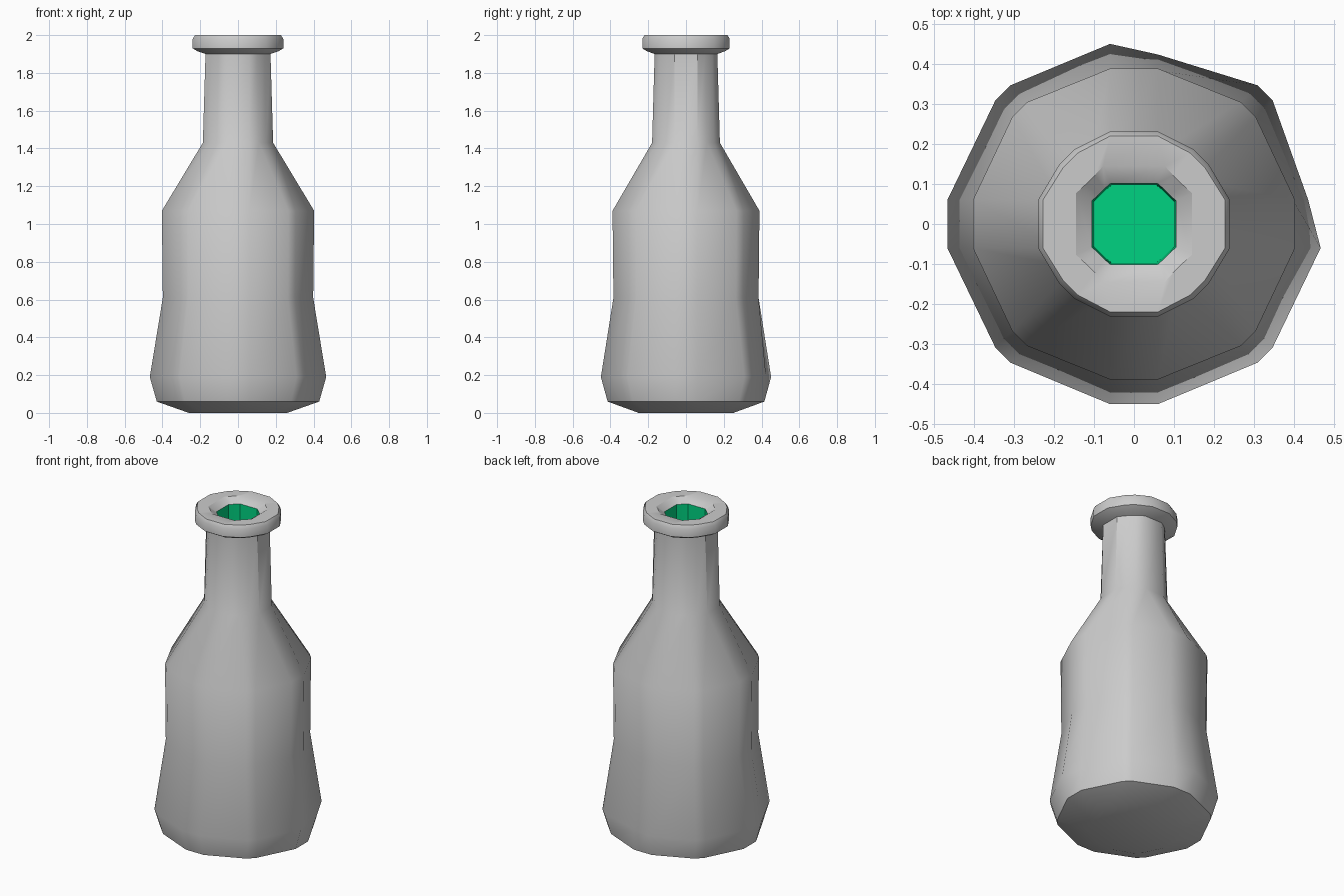
import bpy, math

if "Cube" in bpy.data.objects:
    bpy.data.objects.remove(bpy.data.objects["Cube"])


def ring(z, r, d, w=0.06, e=0.019, depth=0.965):
    """Bevelled-octagon cross-section: r = axis reach, d = diagonal reach, w/e = half widths."""
    q = [(r, w), (d + e, d - e), (d - e, d + e), (w, r * depth)]
    pts = q + [(-x, y) for x, y in reversed(q)]
    pts += [(-x, -y) for x, y in q] + [(x, -y) for x, y in reversed(q)]
    return [(x, y, z) for x, y in pts]


def loft(name, rings, cap_first=False, cap_last=False):
    n = len(rings[0])
    verts = [v for r in rings for v in r]
    faces = [(k * n + i, k * n + (i + 1) % n, (k + 1) * n + (i + 1) % n, (k + 1) * n + i)
             for k in range(len(rings) - 1) for i in range(n)]
    if cap_first:
        faces.append(tuple(reversed(range(n))))
    if cap_last:
        faces.append(tuple(range(len(verts) - n, len(verts))))
    mesh = bpy.data.meshes.new(name)
    mesh.from_pydata(verts, [], faces)
    obj = bpy.data.objects.new(name, mesh)
    bpy.context.collection.objects.link(obj)
    bpy.ops.object.select_all(action='DESELECT')
    obj.select_set(True)
    bpy.context.view_layer.objects.active = obj
    bpy.ops.object.shade_smooth_by_angle(angle=math.radians(35))
    return obj


# Bottle: base, waist, shoulder, neck, lip, then the sloped mouth
profile = [
    ring(0.0, 0.26, 0.19),
    ring(0.06, 0.43, 0.30),
    ring(0.19, 0.467, 0.328),
    ring(0.61, 0.398, 0.283),
    ring(1.07, 0.403, 0.286),
    ring(1.43, 0.186, 0.13),
    ring(1.90, 0.172, 0.12),
    ring(1.915, 0.215, 0.15),
    ring(1.93, 0.24, 0.168),
    ring(1.98, 0.24, 0.168),
    ring(2.0, 0.228, 0.159),
    ring(2.0, 0.145, 0.110, w=0.077, e=0.012, depth=1.0),
    ring(1.97, 0.105, 0.081, w=0.058, e=0.008, depth=0.97),
]
# Dented corner at the back right of the base
profile[2][0] = (0.436, 0.06, 0.19)
profile[2][3] = (0.06, 0.424, 0.19)
loft("bottle", profile, cap_first=True)

# Green contents lining the neck
contents = loft("contents", [
    ring(1.97, 0.105, 0.081, w=0.058, e=0.008, depth=0.97),
    ring(1.45, 0.10, 0.078, w=0.056, e=0.008, depth=0.97),
], cap_last=True)
green = bpy.data.materials.new("green")
green.diffuse_color = (0.0, 0.65, 0.22, 1)
green.use_nodes = True
green.node_tree.nodes["Principled BSDF"].inputs["Base Color"].default_value = green.diffuse_color
contents.data.materials.append(green)
